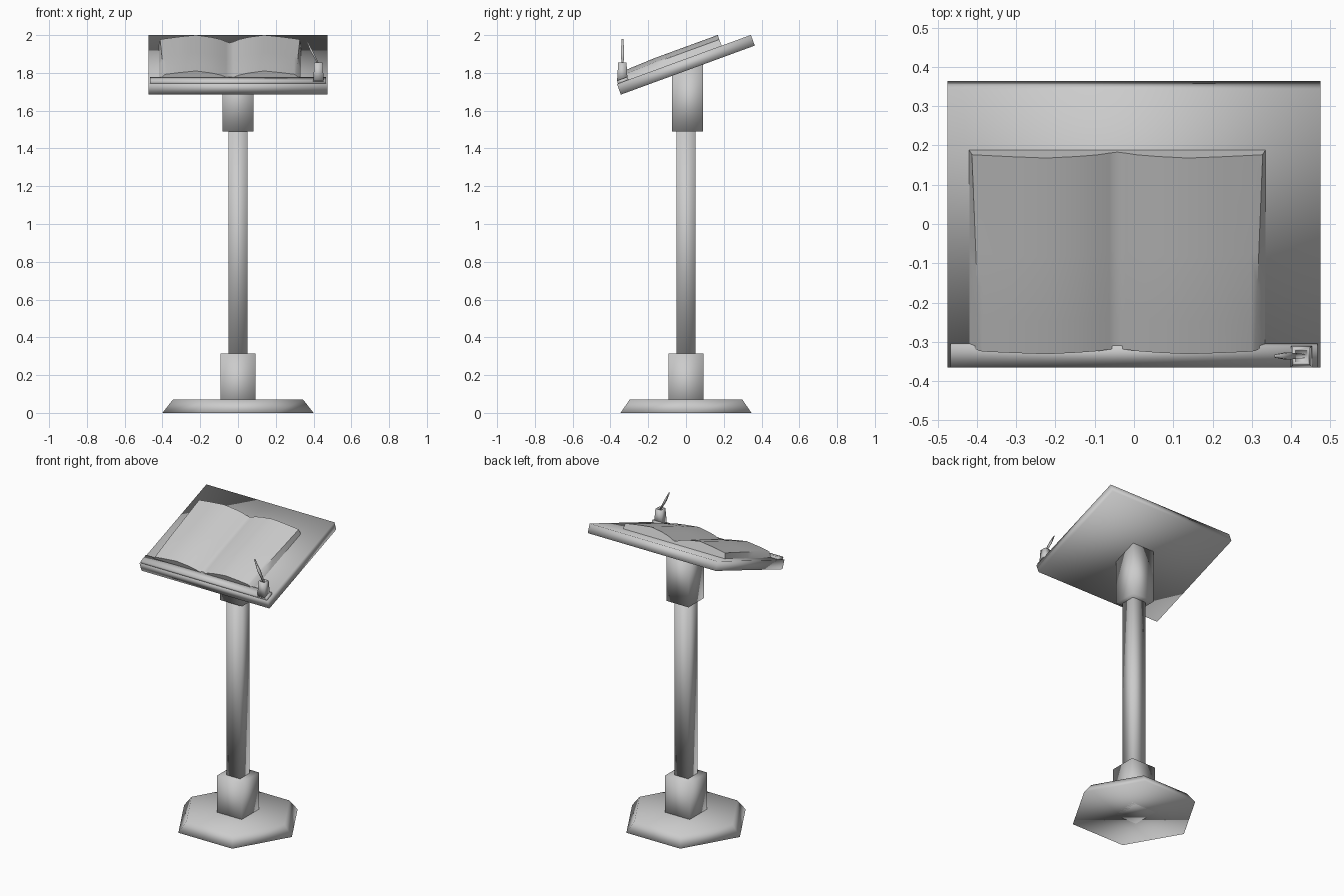
import bpy, math
from mathutils import Vector

if "Cube" in bpy.data.objects:
    bpy.data.objects.remove(bpy.data.objects["Cube"])

grey = bpy.data.materials.new("light grey")
grey.diffuse_color = (0.6, 0.6, 0.6, 1)
grey.use_nodes = True
grey.node_tree.nodes["Principled BSDF"].inputs["Base Color"].default_value = grey.diffuse_color

TILT = math.radians(20.1)
C, S = math.cos(TILT), math.sin(TILT)


def tilted(x, u, w):
    """Desk space: u runs up the slope, w is height above the board's underside."""
    return Vector((x, -0.345 + u * C - w * S, 1.685 + u * S + w * C))


def loft(name, rings):
    """Skin a list of equal rings and cap both ends."""
    n = len(rings[0])
    verts = [v for r in rings for v in r]
    faces = [(k * n + i, k * n + (i + 1) % n, (k + 1) * n + (i + 1) % n, (k + 1) * n + i)
             for k in range(len(rings) - 1) for i in range(n)]
    faces += [tuple(reversed(range(n))), tuple(range(len(verts) - n, len(verts)))]
    mesh = bpy.data.meshes.new(name)
    mesh.from_pydata(verts, [], faces)
    mesh.materials.append(grey)
    mesh.shade_smooth()
    obj = bpy.data.objects.new(name, mesh)
    bpy.context.collection.objects.link(obj)
    return obj


def square(x, y, z, h, k=None):
    k = h if k is None else k
    return [(x - h, y - k, z), (x + h, y - k, z), (x + h, y + k, z), (x - h, y + k, z)]


def hexagon(r, z):
    return [(r * math.cos(i * math.pi / 3), r * math.sin(i * math.pi / 3), z) for i in range(6)]


def slab(name, x, u0, u1, w0, w1):
    loft(name, [[tilted(sx, u, w) for sx, u in ((-x, u0), (x, u0), (x, u1), (-x, u1))]
                for w in (w0, w1)])


# Foot, socket and post
loft("foot", [hexagon(0.4, 0), hexagon(0.345, 0.07)])
loft("post_socket", [square(0, 0, z, 0.0925) for z in (0.0, 0.315)])
loft("post", [square(0, 0, z, 0.05) for z in (0.3, 1.51)])

# Bracket, its top cut to the slope of the board
bottom = square(0, 0.008, 1.49, 0.082)
top = [(x, y, 1.69 + (y + 0.345) * S / C) for x, y, _ in bottom]
loft("bracket", [bottom, top])

# Sloping board and its book ledge
slab("board", 0.475, 0, 0.755, 0, 0.06)
slab("ledge", 0.467, 0.006, 0.065, 0.05, 0.076)

# Open book: half page profile mirrored about the spine, lofted up the slope
half = [(0.02, 0.083), (0.05, 0.096), (0.1, 0.108), (0.18, 0.12), (0.27, 0.11), (0.34, 0.1)]
rings = []
for k in range(7):
    t = k / 6
    edge = 0.35 + 0.02 * t
    right = half + [(edge, 0.095), (0.3775, 0.058)]
    low = 0.94 + 0.06 * min(1, 3 * t)
    prof = [(-x, w) for x, w in reversed(right)] + [(0, 0.076)] + right
    rings.append([tilted(x - 0.0425, 0.056 + 0.534 * t, max(0.058, w * low))
                  for x, w in reversed(prof)])
book = loft("open_book", rings)
book.data.shade_flat()
bpy.context.view_layer.objects.active = book
book.select_set(True)
bpy.ops.object.shade_smooth_by_angle(angle=math.radians(40))

# Inkwell with a hollow mouth, and a quill standing in it
loft("inkwell", [square(0.426, -0.337, z, h) for z, h in
                 ((1.755, 0.028), (1.855, 0.022), (1.855, 0.015), (1.835, 0.014))])
loft("quill", [square(x, -0.336, z, h, k) for x, z, h, k in
               ((0.432, 1.836, 0.004, 0.005), (0.39, 1.915, 0.006, 0.009),
                (0.359, 1.98, 0.002, 0.004))])
